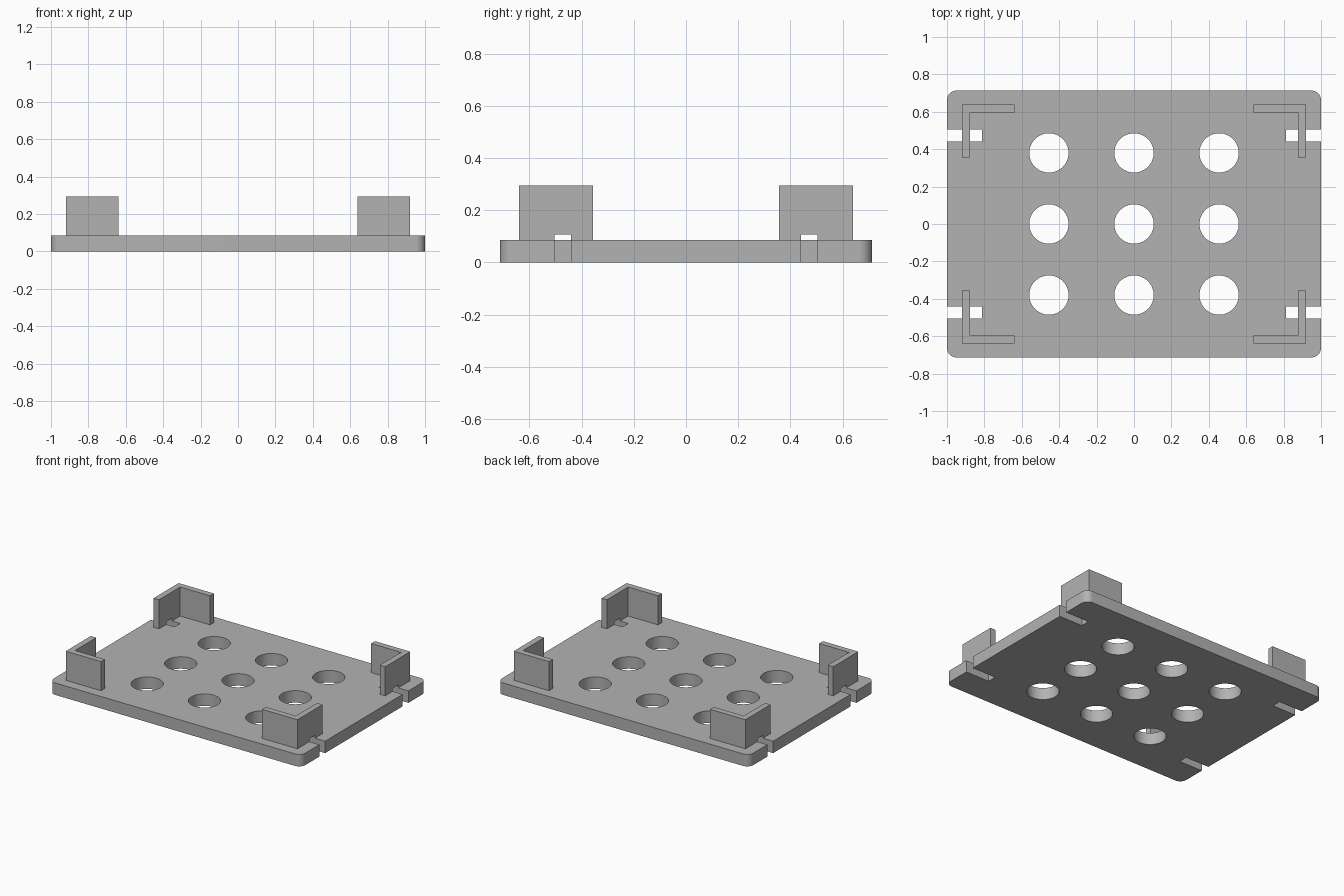
import bpy, bmesh, math

if "Cube" in bpy.data.objects:
    bpy.data.objects.remove(bpy.data.objects["Cube"])

PLATE_X, PLATE_Y, PLATE_Z = 1.0, 0.713, 0.086
CORNER_R = 0.05
WALL_TOP, WALL_T = 0.295, 0.043

grey = bpy.data.materials.new("light grey")
grey.diffuse_color = (0.45, 0.45, 0.45, 1)
grey.use_nodes = True
grey.node_tree.nodes["Principled BSDF"].inputs["Base Color"].default_value = grey.diffuse_color


def prism(bm, pts, z0, z1):
    """Extrude a 2D outline from z0 to z1 inside bm."""
    face = bm.faces.new([bm.verts.new((x, y, z0)) for x, y in pts])
    out = bmesh.ops.extrude_face_region(bm, geom=[face])
    bmesh.ops.translate(bm, vec=(0, 0, z1 - z0),
                        verts=[g for g in out["geom"] if isinstance(g, bmesh.types.BMVert)])


def arc(cx, cy, r, a0, a1, n):
    angles = [math.radians(a0 + (a1 - a0) * i / n) for i in range(n + 1)]
    return [(cx + r * math.cos(a), cy + r * math.sin(a)) for a in angles]


def make(name, bm):
    bmesh.ops.recalc_face_normals(bm, faces=bm.faces[:])
    mesh = bpy.data.meshes.new(name)
    bm.to_mesh(mesh)
    bm.free()
    mesh.materials.append(grey)
    obj = bpy.data.objects.new(name, mesh)
    bpy.context.collection.objects.link(obj)
    return obj


def cut(obj, cutter):
    mod = obj.modifiers.new("cut", 'BOOLEAN')
    mod.operation, mod.solver, mod.object = 'DIFFERENCE', 'EXACT', cutter
    bpy.context.view_layer.objects.active = obj
    bpy.ops.object.modifier_apply(modifier=mod.name)


# Base plate with rounded corners
bm = bmesh.new()
outline = []
for sx, sy, a in ((1, 1, 0), (-1, 1, 90), (-1, -1, 180), (1, -1, 270)):
    outline += arc(sx * (PLATE_X - CORNER_R), sy * (PLATE_Y - CORNER_R), CORNER_R, a, a + 90, 10)
prism(bm, outline, 0, PLATE_Z)
plate = make("base_plate", bm)

# Round hole cutters in a 3 x 3 grid
bm = bmesh.new()
for x in (-0.455, 0, 0.455):
    for y in (-0.38, 0, 0.38):
        prism(bm, arc(x, y, 0.105, 0, 360, 64)[:-1], -0.1, 0.2)
hole_cutter = make("hole_cutter", bm)

# Strap slot cutters, running through the plate and the foot of each bracket
bm = bmesh.new()
for sx in (-1, 1):
    for sy in (-1, 1):
        pts = [(0.812, 0.44), (1.1, 0.44), (1.1, 0.505), (0.812, 0.505)]
        prism(bm, [(sx * x, sy * y) for x, y in pts], -0.1, 0.107)
slot_cutter = make("slot_cutter", bm)

# L-shaped corner brackets
brackets = []
ox, oy = 0.92, 0.64
ell = [(ox, oy), (0.64, oy), (0.64, oy - WALL_T), (ox - WALL_T, oy - WALL_T),
       (ox - WALL_T, 0.356), (ox, 0.356)]
for side, sx in (("left", -1), ("right", 1)):
    for end, sy in (("front", -1), ("back", 1)):
        bm = bmesh.new()
        prism(bm, [(sx * x, sy * y) for x, y in ell], PLATE_Z, WALL_TOP)
        brackets.append(make(f"{end}_{side}_bracket", bm))

# Cut holes and slots, then discard the cutters
cut(plate, hole_cutter)
for obj in [plate] + brackets:
    cut(obj, slot_cutter)
for cutter in (hole_cutter, slot_cutter):
    bpy.data.objects.remove(cutter)

# Smooth the rounded corners and hole walls, keep hard edges
bpy.ops.object.select_all(action='DESELECT')
plate.select_set(True)
bpy.context.view_layer.objects.active = plate
bpy.ops.object.shade_smooth_by_angle(angle=math.radians(30))
